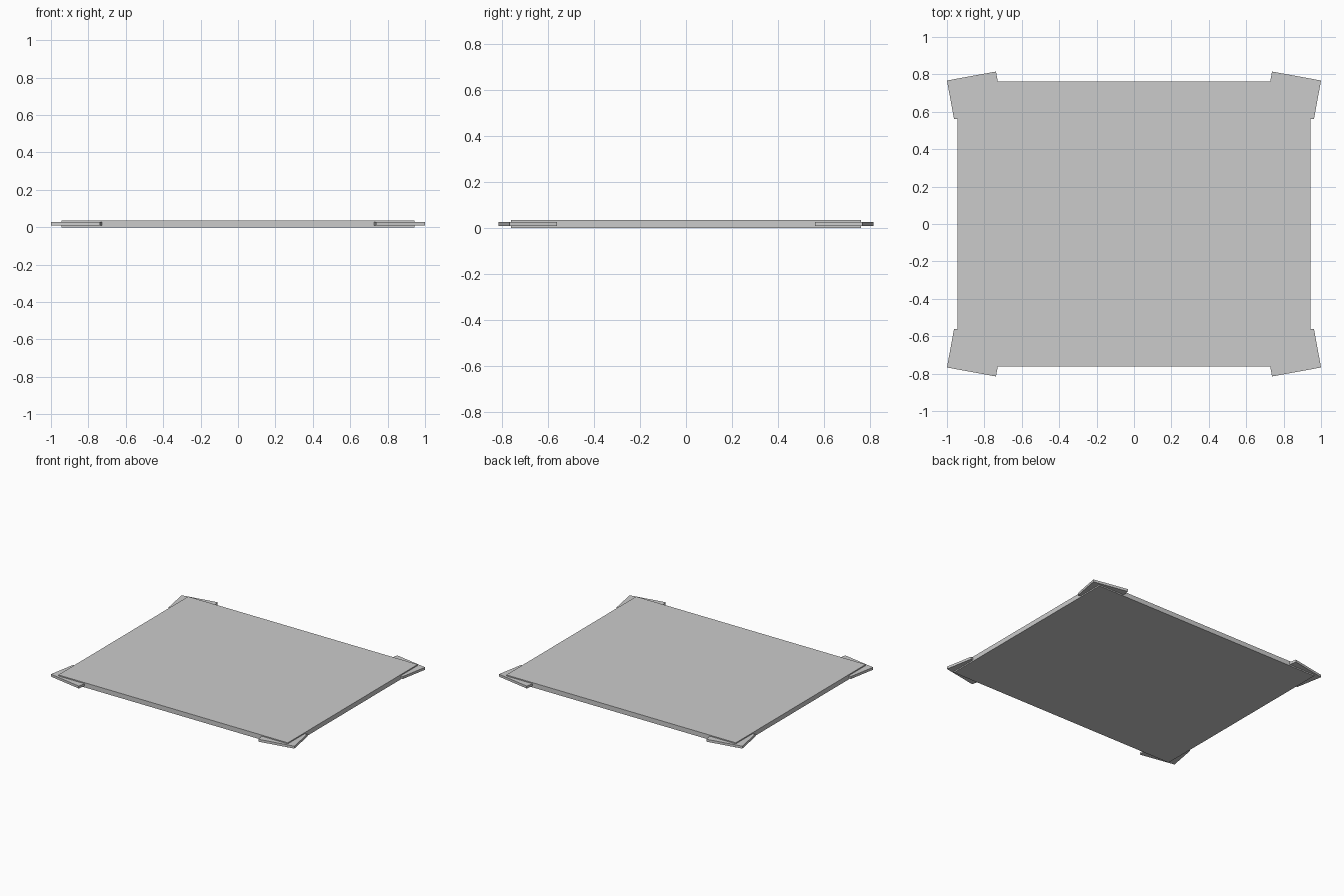
import bpy, bmesh
from mathutils import Vector

if "Cube" in bpy.data.objects:
    bpy.data.objects.remove(bpy.data.objects["Cube"])


def prism(name, outline, z0, z1):
    """Extrude a flat outline from z0 to z1."""
    bm = bmesh.new()
    face = bm.faces.new([bm.verts.new((x, y, z0)) for x, y in outline])
    result = bmesh.ops.extrude_face_region(bm, geom=[face])
    verts = [v for v in result["geom"] if isinstance(v, bmesh.types.BMVert)]
    bmesh.ops.translate(bm, verts=verts, vec=Vector((0, 0, z1 - z0)))
    bmesh.ops.recalc_face_normals(bm, faces=bm.faces[:])
    mesh = bpy.data.meshes.new(name)
    bm.to_mesh(mesh)
    bm.free()
    obj = bpy.data.objects.new(name, mesh)
    bpy.context.collection.objects.link(obj)
    return obj


# Large flat slab
W, D = 0.943, 0.762
prism("slab", [(-W, -D), (W, -D), (W, D), (-W, D)], 0.0, 0.035)

# Slightly twisted rectangular tabs embedded in the four corners
tab = [(1.0, 0.767), (0.738, 0.815), (0.700, 0.608), (0.962, 0.56)]
for sx, side in ((-1, "left"), (1, "right")):
    for sy, end in ((-1, "front"), (1, "back")):
        prism(f"corner_tab_{end}_{side}",
              [(x * sx, y * sy) for x, y in tab], 0.009, 0.027)
